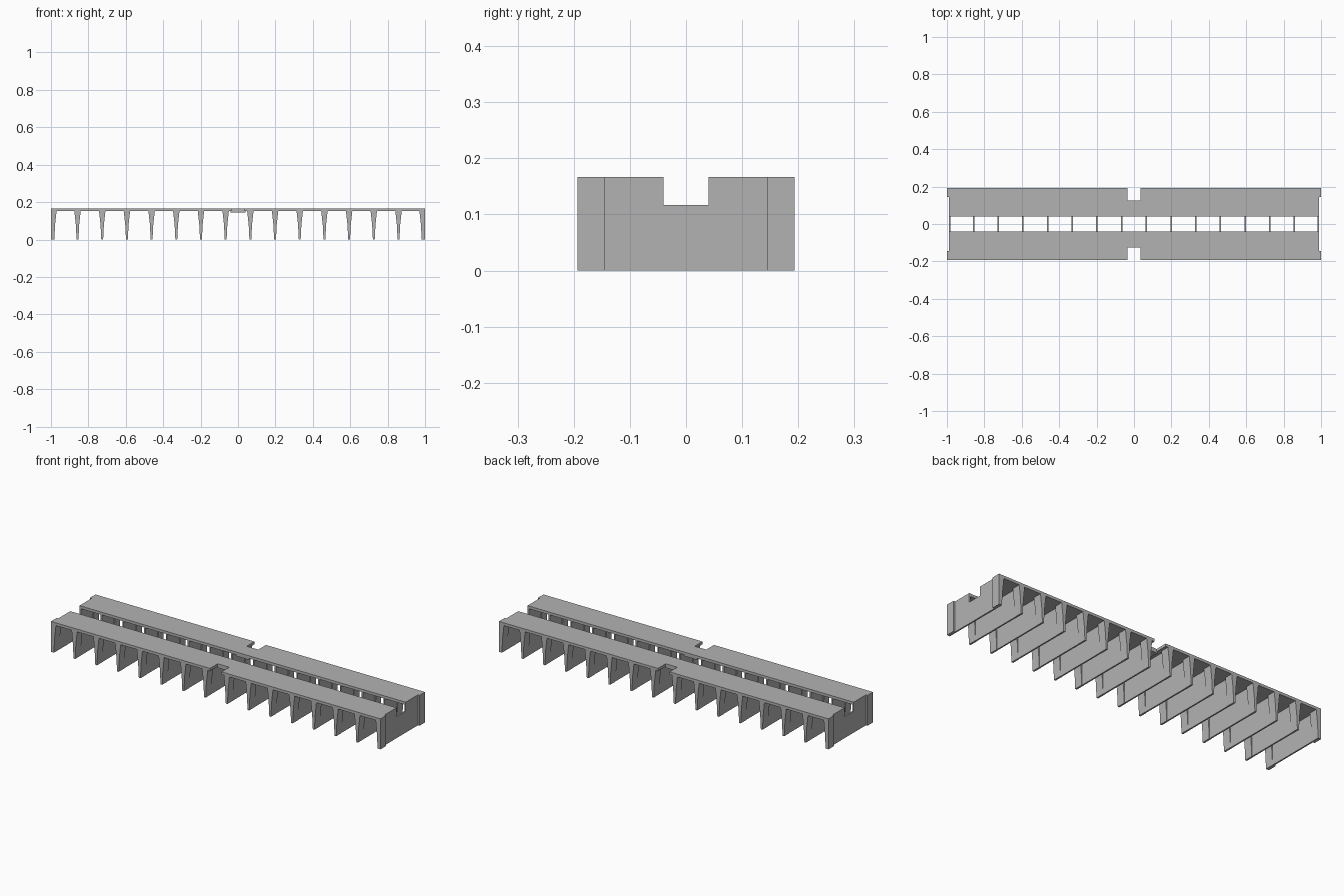
import bpy
import bmesh
from mathutils import Vector

cube = bpy.data.objects.get("Cube")
if cube:
    bpy.data.objects.remove(cube, do_unlink=True)

grey = bpy.data.materials.new("plain_grey")
grey.use_nodes = True
colour = (0.45, 0.45, 0.45, 1)
grey.diffuse_color = colour
grey.node_tree.nodes["Principled BSDF"].inputs["Base Color"].default_value = colour

LENGTH, DEPTH = 1.0, 0.193      # half sizes
TOP, CEILING = 0.167, 0.152     # deck top and underside
GROOVE, GROOVE_FLOOR = 0.04, 0.117
INSET_Y, INSET_X = 0.145, 0.99  # recessed panel on each end
NOTCH_X, NOTCH_Y = 0.035, 0.126
FINS, PITCH, THIN = 16, 0.132, 0.004


def prism(bm, points, axis, start, end):
    """Extrude a 2D outline along one axis from start to end."""
    def place(p):
        p = list(p)
        p.insert(axis, start)
        return bm.verts.new(p)
    face = bm.faces.new([place(p) for p in points])
    move = Vector((0, 0, 0))
    move[axis] = end - start
    new = bmesh.ops.extrude_face_region(bm, geom=[face], use_keep_orig=True)
    verts = [v for v in new["geom"] if isinstance(v, bmesh.types.BMVert)]
    bmesh.ops.translate(bm, verts=verts, vec=move)


def finish(name, bm):
    bmesh.ops.recalc_face_normals(bm, faces=bm.faces)
    mesh = bpy.data.meshes.new(name)
    bm.to_mesh(mesh)
    bm.free()
    mesh.materials.append(grey)
    obj = bpy.data.objects.new(name, mesh)
    bpy.context.collection.objects.link(obj)


centres = [(i - (FINS - 1) / 2) * PITCH for i in range(FINS)]

for side, label in ((-1, "front"), (1, "back")):
    # Deck strip with a central notch and recessed ends
    half = [(INSET_X, GROOVE), (INSET_X, INSET_Y), (LENGTH, INSET_Y),
            (LENGTH, DEPTH), (NOTCH_X, DEPTH), (NOTCH_X, NOTCH_Y)]
    outline = half + [(-x, y) for x, y in reversed(half)]
    bm = bmesh.new()
    prism(bm, [(x, y * side) for x, y in outline], 2, CEILING, TOP)
    finish(label + "_deck", bm)

    # Thickened pad behind the notch
    bm = bmesh.new()
    pad = [(-0.04, 0.145), (0.04, 0.145), (0.04, CEILING), (-0.04, CEILING)]
    prism(bm, pad, 1, side * GROOVE, side * NOTCH_Y)
    finish(label + "_notch_pad", bm)

    # Tapered posts closing the fin ends
    bm = bmesh.new()
    for i, x in enumerate(centres):
        left = [(x - 0.005, 0), (x - 0.009, 0.08), (x - 0.017, CEILING)]
        right = [(x + 0.005, 0), (x + 0.009, 0.08), (x + 0.017, CEILING)]
        if i == 0:
            left = [(-LENGTH, 0), (-LENGTH, CEILING)]
            right = [(px + 0.003, z) for px, z in right]
        if i == FINS - 1:
            right = [(LENGTH, 0), (LENGTH, CEILING)]
            left = [(px - 0.003, z) for px, z in left]
        prism(bm, left + right[::-1], 1, side * INSET_Y, side * DEPTH)
    finish(label + "_posts", bm)

# Thin cross fins, grooved along the middle
bm = bmesh.new()
half = [(INSET_Y, 0), (INSET_Y, CEILING), (GROOVE, CEILING), (GROOVE, GROOVE_FLOOR)]
outline = half + [(-y, z) for y, z in reversed(half)]
for x in centres:
    x = max(-INSET_X + THIN, min(INSET_X - THIN, x))
    prism(bm, outline, 0, x - THIN, x + THIN)
finish("cross_fins", bm)
